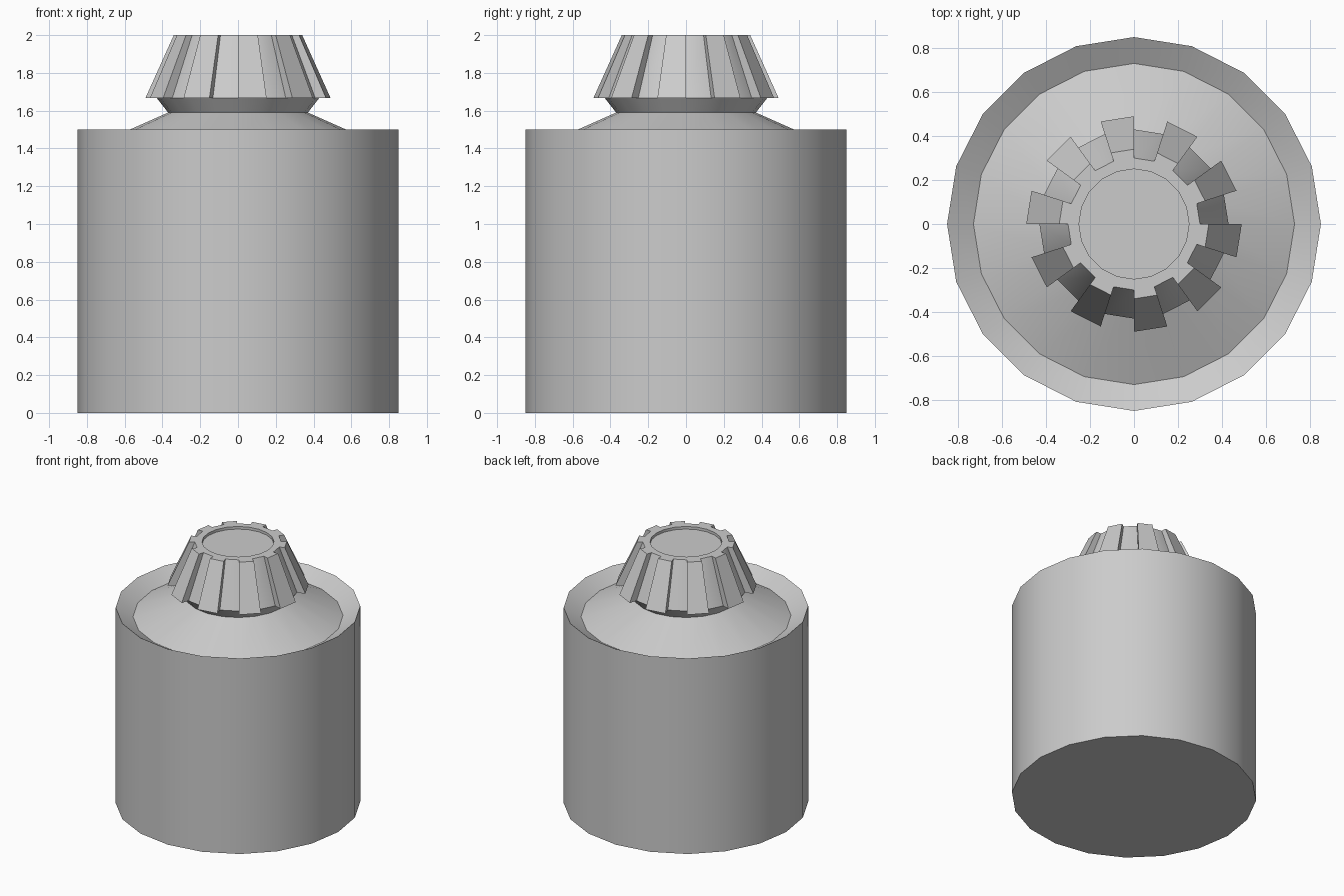
import bpy, bmesh
from math import cos, sin, tau, radians

if "Cube" in bpy.data.objects:
    bpy.data.objects.remove(bpy.data.objects["Cube"])

SIDES = 20


def ring(bm, radius, z):
    """Ring of vertices; radius may be a number or a function of the index."""
    verts = []
    for i in range(SIDES):
        a = tau * i / SIDES
        verts.append(bm.verts.new((radius * cos(a), radius * sin(a), z)))
    return verts


def bridge(bm, low, high):
    for i in range(SIDES):
        j = (i + 1) % SIDES
        bm.faces.new((low[i], low[j], high[j], high[i]))


def finish(bm, name):
    bmesh.ops.recalc_face_normals(bm, faces=bm.faces)
    mesh = bpy.data.meshes.new(name)
    bm.to_mesh(mesh)
    bm.free()
    obj = bpy.data.objects.new(name, mesh)
    bpy.context.collection.objects.link(obj)
    bpy.ops.object.select_all(action='DESELECT')
    obj.select_set(True)
    bpy.context.view_layer.objects.active = obj
    bpy.ops.object.shade_smooth_by_angle(angle=radians(25))
    return obj


def lathe(name, profile):
    """Closed solid turned from a bottom-to-top profile of (radius, z)."""
    bm = bmesh.new()
    rings = [ring(bm, r, z) for r, z in profile]
    for low, high in zip(rings, rings[1:]):
        bridge(bm, low, high)
    bm.faces.new(rings[0])
    bm.faces.new(rings[-1])
    return finish(bm, name)


# Can body: straight wall, sunken rim, sloping shoulder and flared neck
lathe("can_body", [(0.85, 0), (0.85, 1.5), (0.73, 1.43), (0.37, 1.59), (0.43, 1.667)])

# Ribbed cap core with a shallow recess in the top
lathe("cap_core", [(0.43, 1.667), (0.30, 2.0), (0.25, 2.0), (0.25, 1.98)])

# Grip ribs: every second side of the cap stands proud
bm = bmesh.new()
for k in range(SIDES // 2):
    a0 = tau * (2 * k + 1) / SIDES
    a1 = a0 + tau / SIDES
    section = [(0.43, 1.667), (0.49, 1.667), (0.34, 2.0), (0.30, 2.0)]
    left = [bm.verts.new((r * cos(a0), r * sin(a0), z)) for r, z in section]
    right = [bm.verts.new((r * cos(a1), r * sin(a1), z)) for r, z in section]
    bm.faces.new(left)
    bm.faces.new(right[::-1])
    for i in range(3):
        bm.faces.new((left[i], left[i + 1], right[i + 1], right[i]))
finish(bm, "cap_ribs")
